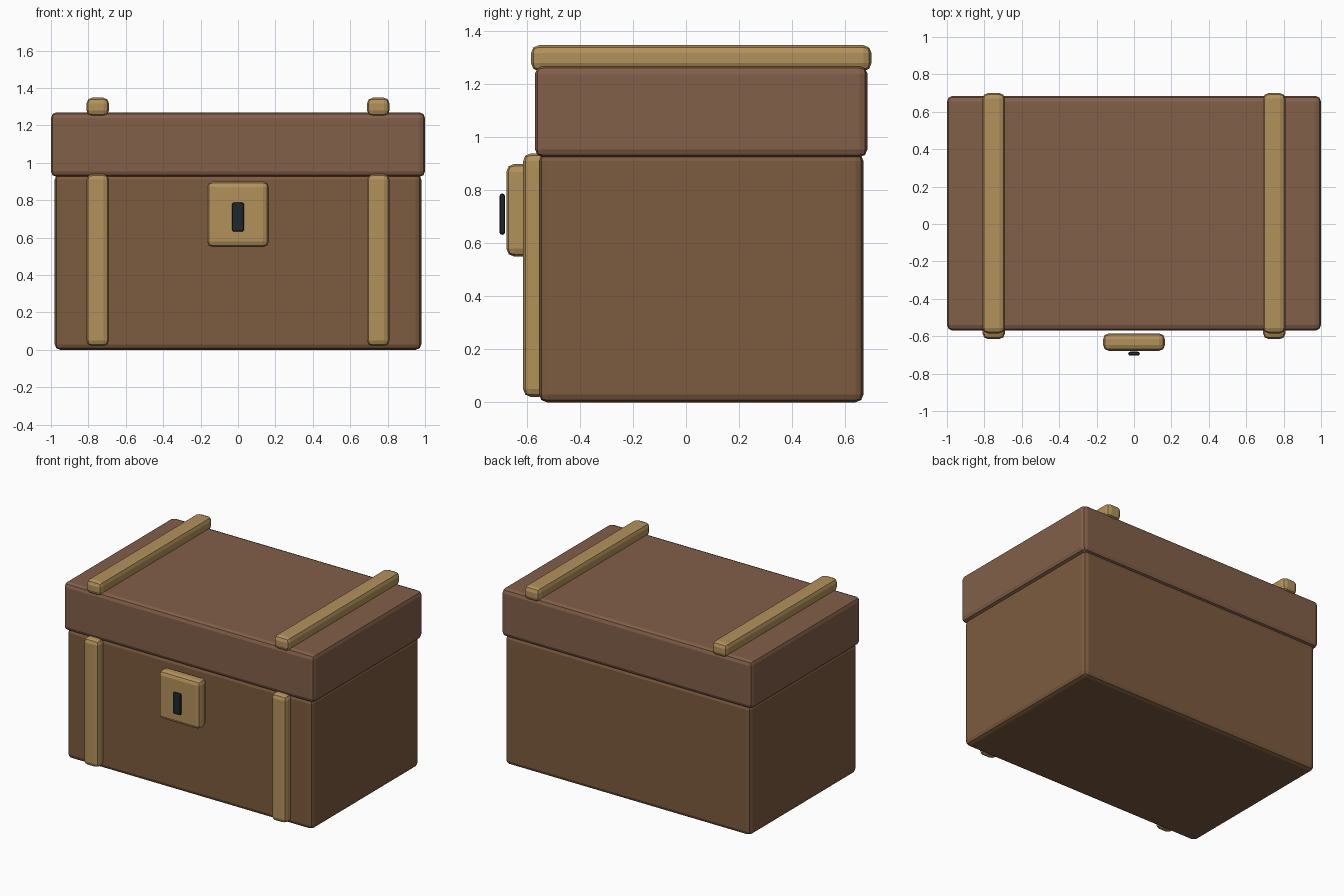
import bpy

if "Cube" in bpy.data.objects:
    bpy.data.objects.remove(bpy.data.objects["Cube"])


def material(name, rgb):
    mat = bpy.data.materials.new(name)
    mat.diffuse_color = (*rgb, 1.0)
    mat.use_nodes = True
    mat.node_tree.nodes["Principled BSDF"].inputs["Base Color"].default_value = mat.diffuse_color
    return mat


def box(name, x, y, z, mat, bevel=0.03):
    """Bevelled box from (min, max) ranges on each axis."""
    ranges = (x, y, z)
    centre = [(a + b) / 2 for a, b in ranges]
    bpy.ops.mesh.primitive_cube_add(size=1, location=centre)
    obj = bpy.context.object
    obj.name = name
    obj.scale = [b - a for a, b in ranges]
    bpy.ops.object.transform_apply(location=False, rotation=False, scale=True)
    mod = obj.modifiers.new("Rounded edges", 'BEVEL')
    mod.width = bevel
    mod.segments = 2
    obj.data.materials.append(mat)
    return obj


wood = material("wood", (0.20, 0.105, 0.05))
lid_wood = material("lid_wood", (0.225, 0.115, 0.067))
brass = material("brass", (0.45, 0.285, 0.105))
dark = material("dark_metal", (0.012, 0.021, 0.024))

# Wooden chest and slightly wider lid
box("chest_body", (-0.98, 0.98), (-0.555, 0.67), (0.0, 0.94), wood)
box("chest_lid", (-1.0, 1.0), (-0.57, 0.685), (0.925, 1.27), lid_wood)

# Brass straps on the lid and the front, mirrored left and right
for side, cx in (("left", -0.75), ("right", 0.75)):
    across = (cx - 0.06, cx + 0.06)
    box(f"{side}_lid_strap", across, (-0.585, 0.70), (1.25, 1.348), brass)
    box(f"{side}_front_strap", across, (-0.615, -0.525), (0.02, 0.94), brass)

# Lock plate and keyhole
box("lock_plate", (-0.165, 0.165), (-0.678, -0.585), (0.55, 0.90), brass)
box("keyhole", (-0.031, 0.031), (-0.704, -0.683), (0.632, 0.788), dark, 0.01)
